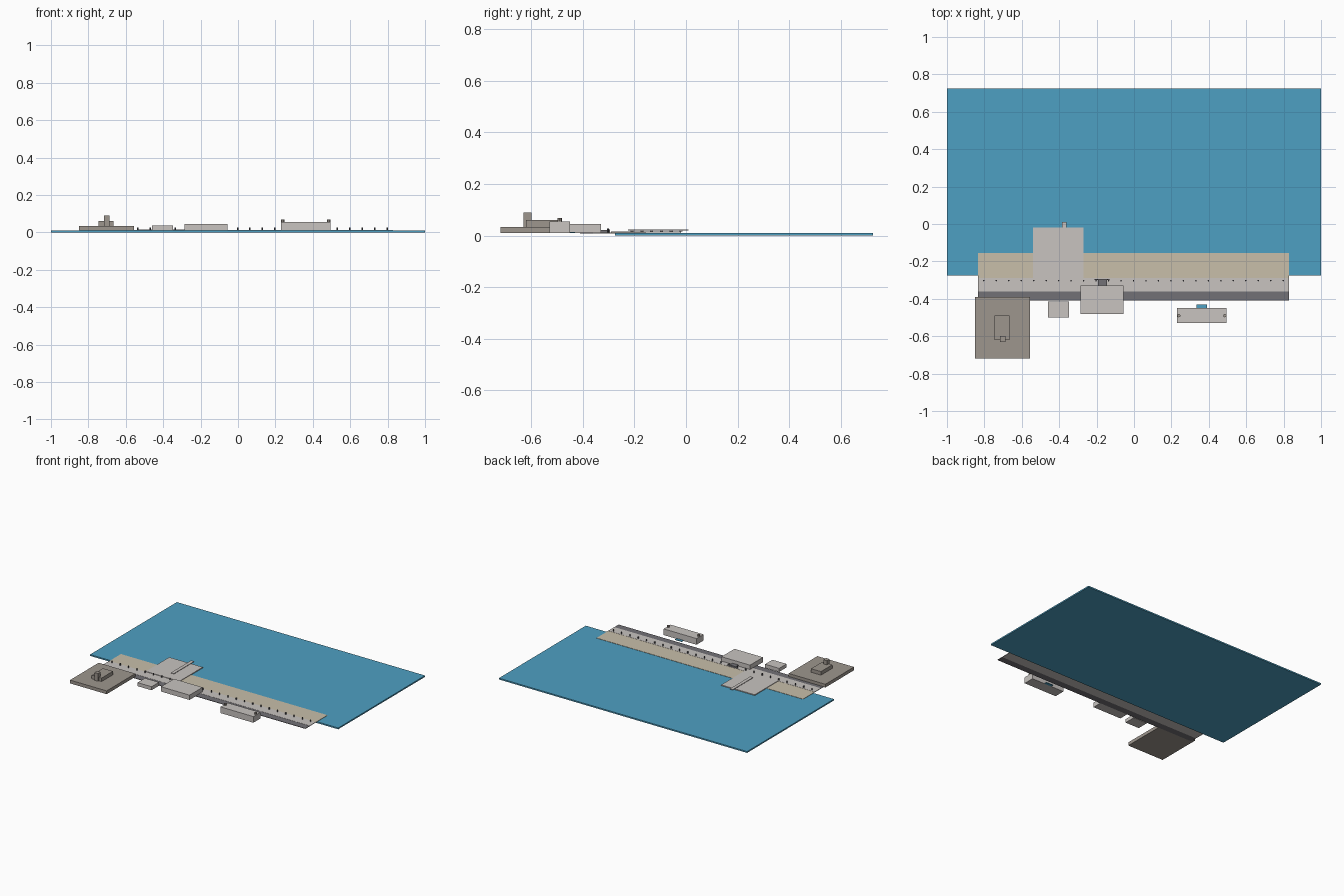
import bpy
import bmesh
from mathutils import Matrix, Vector

cube = bpy.data.objects.get("Cube")
if cube:
    bpy.data.objects.remove(cube, do_unlink=True)


def material(name, rgb):
    m = bpy.data.materials.new(name)
    m.use_nodes = True
    m.diffuse_color = (*rgb, 1)
    m.node_tree.nodes["Principled BSDF"].inputs["Base Color"].default_value = (*rgb, 1)
    return m


SEA = material("sea blue", (0.076, 0.35, 0.54))
SAND = material("sand", (0.58, 0.52, 0.40))
CONCRETE = material("pale concrete", (0.58, 0.55, 0.53))
ROAD = material("dark asphalt", (0.17, 0.165, 0.18))
STONE = material("brown stone", (0.34, 0.305, 0.27))
METAL = material("dark metal", (0.09, 0.09, 0.10))


def finish(name, bm, mat):
    mesh = bpy.data.meshes.new(name)
    bm.to_mesh(mesh)
    bm.free()
    mesh.materials.append(mat)
    obj = bpy.data.objects.new(name, mesh)
    bpy.context.collection.objects.link(obj)
    return obj


def add_box(bm, x, y, z):
    """Add a box from (low, high) ranges on each axis."""
    lo, hi = Vector((x[0], y[0], z[0])), Vector((x[1], y[1], z[1]))
    matrix = Matrix.Translation((lo + hi) / 2) @ Matrix.Diagonal((*(hi - lo), 1))
    bmesh.ops.create_cube(bm, size=1, matrix=matrix)


def box(name, x, y, z, mat):
    bm = bmesh.new()
    add_box(bm, x, y, z)
    return finish(name, bm, mat)


def add_post(bm, x, y, z, radius):
    bmesh.ops.create_cone(bm, cap_ends=True, segments=8, radius1=radius, radius2=radius,
                          depth=z[1] - z[0], matrix=Matrix.Translation((x, y, sum(z) / 2)))


BASE = 0.01

# Sea and the long strips of the shore
box("sea", (-1, 1), (-0.275, 0.725), (0, BASE), SEA)
box("beach", (-0.835, 0.83), (-0.29, -0.155), (0.009, 0.012), SAND)
box("promenade", (-0.835, 0.83), (-0.36, -0.29), (0.009, 0.013), CONCRETE)
box("road", (-0.835, 0.83), (-0.41, -0.36), (0.009, 0.012), ROAD)

# Row of lamp posts along the promenade
bm = bmesh.new()
for i in range(25):
    add_post(bm, -0.803 + i * 0.0667, -0.303, (0.012, 0.027), 0.004)
finish("lamp_posts", bm, METAL)

# Plaza over the water with a covered walkway
box("plaza", (-0.54, -0.27), (-0.29, -0.02), (0.009, 0.016), CONCRETE)
box("walkway_roof", (-0.384, -0.36), (-0.225, 0.01), (0.02, 0.023), CONCRETE)
bm = bmesh.new()
for i in range(6):
    y = -0.215 + i * 0.038
    add_box(bm, (-0.381, -0.363), (y, y + 0.012), (0.015, 0.0205))
finish("walkway_pillars", bm, METAL)

# Hilltop fort in three tiers
box("hill_platform", (-0.85, -0.555), (-0.72, -0.39), (BASE, 0.034), STONE)
box("fort_keep", (-0.745, -0.665), (-0.62, -0.49), (0.033, 0.06), STONE)
box("fort_tower", (-0.717, -0.688), (-0.63, -0.598), (0.034, 0.09), STONE)

# Town buildings
box("small_hall", (-0.46, -0.347), (-0.5, -0.415), (BASE, 0.036), CONCRETE)
box("large_hall", (-0.285, -0.055), (-0.48, -0.33), (BASE, 0.045), CONCRETE)
box("large_hall_porch", (-0.192, -0.145), (-0.331, -0.3), (BASE, 0.022), ROAD)
box("porch_beam", (-0.21, -0.13), (-0.3, -0.294), (BASE, 0.023), ROAD)
box("long_hotel", (0.23, 0.495), (-0.53, -0.45), (BASE, 0.055), CONCRETE)
bm = bmesh.new()
for x in (0.24, 0.486):
    add_post(bm, x, -0.49, (0.054, 0.068), 0.009)
finish("hotel_turrets", bm, STONE)
box("hotel_pool", (0.335, 0.39), (-0.451, -0.43), (BASE, 0.014), SEA)
